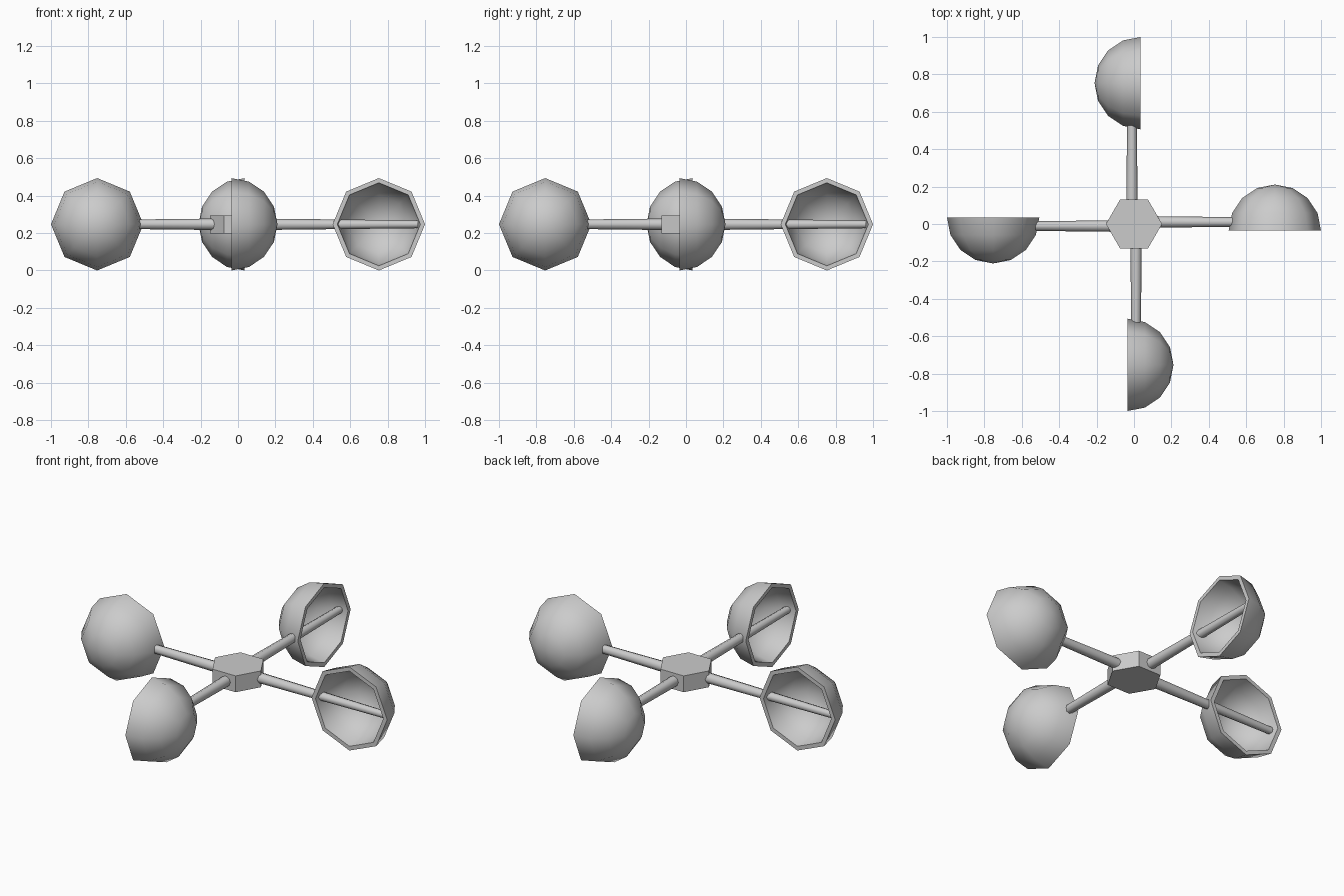
import bpy, bmesh, math
from mathutils import Matrix, Vector

if "Cube" in bpy.data.objects:
    bpy.data.objects.remove(bpy.data.objects["Cube"])

CZ = 0.247          # height of the rotor plane
R_OUT, R_IN = 0.247, 0.222
CUP_X = 0.753       # distance of cup centres from the hub
RIM_Y = -0.036


def finish(bm, name, smooth_angle=None):
    bmesh.ops.recalc_face_normals(bm, faces=bm.faces)
    mesh = bpy.data.meshes.new(name)
    bm.to_mesh(mesh)
    bm.free()
    obj = bpy.data.objects.new(name, mesh)
    bpy.context.collection.objects.link(obj)
    if smooth_angle:
        bpy.ops.object.select_all(action='DESELECT')
        obj.select_set(True)
        bpy.context.view_layer.objects.active = obj
        bpy.ops.object.shade_smooth_by_angle(angle=math.radians(smooth_angle))
    return obj


def make_cup(name, turn):
    # hollow half sphere, 8 sides, turned from an outer and an inner arc
    bm = bmesh.new()
    arc = [math.radians(22.5 * i) for i in range(5)]
    profile = [(R_OUT * math.cos(a), R_OUT * math.sin(a)) for a in reversed(arc)]
    profile += [(R_IN * math.cos(a), R_IN * math.sin(a)) for a in arc]
    verts = [bm.verts.new((CUP_X + r, RIM_Y + d, 0)) for r, d in profile]
    edges = [bm.edges.new(p) for p in zip(verts, verts[1:])]
    bmesh.ops.spin(bm, geom=verts + edges, cent=(CUP_X, 0, 0), axis=(0, 1, 0),
                   angle=2 * math.pi, steps=8, use_duplicate=False)
    bmesh.ops.remove_doubles(bm, verts=bm.verts, dist=0.0005)
    bmesh.ops.transform(bm, verts=bm.verts, matrix=turn)
    return finish(bm, name, 50)


def make_rod(name, turn):
    # slightly tapered rod from the hub through the cup
    bm = bmesh.new()
    x0, x1 = 0.08, 0.962
    place = Matrix.Translation(((x0 + x1) / 2, 0.011, 0)) @ Matrix.Rotation(math.pi / 2, 4, 'Y')
    bmesh.ops.create_cone(bm, cap_ends=True, segments=8, radius1=0.031, radius2=0.021,
                          depth=x1 - x0, matrix=turn @ place)
    return finish(bm, name, 50)


# four arms, each a quarter turn further
for i, side in enumerate(("right", "back", "left", "front")):
    turn = Matrix.Translation((0, 0, CZ)) @ Matrix.Rotation(i * math.pi / 2, 4, 'Z')
    make_cup(side + "_cup", turn)
    make_rod(side + "_rod", turn)

# six-sided hub with corners on the x axis
bm = bmesh.new()
rim = [Vector((0.15 * math.cos(k * math.pi / 3), 0.15 * math.sin(k * math.pi / 3), CZ - 0.048))
       for k in range(6)]
base = bm.faces.new([bm.verts.new(p) for p in rim])
ext = bmesh.ops.extrude_face_region(bm, geom=[base], use_keep_orig=True)
bmesh.ops.translate(bm, vec=(0, 0, 0.096),
                    verts=[g for g in ext["geom"] if isinstance(g, bmesh.types.BMVert)])
finish(bm, "hub")
